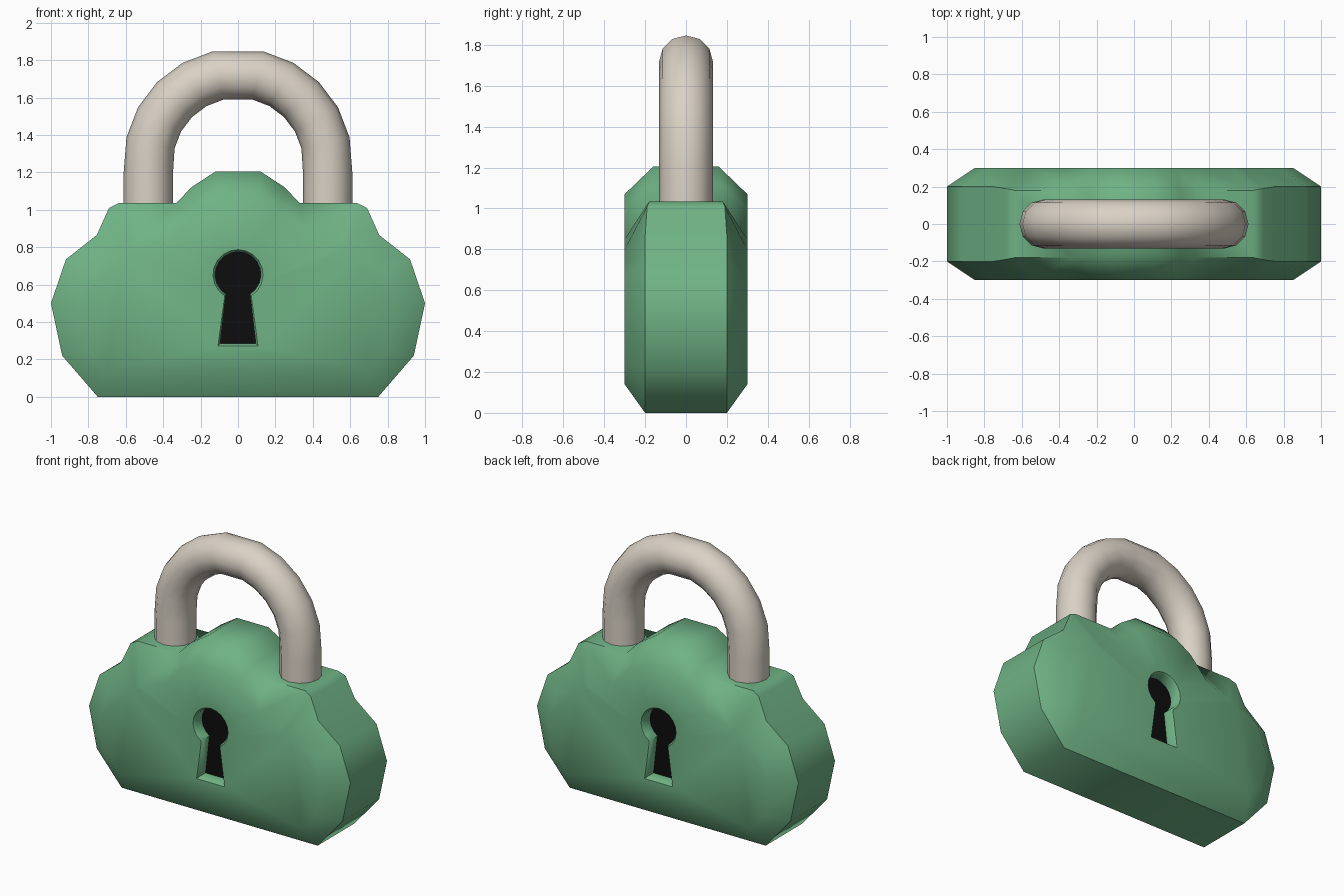
import bpy, bmesh, math

if "Cube" in bpy.data.objects:
    bpy.data.objects.remove(bpy.data.objects["Cube"])


def material(name, rgb):
    m = bpy.data.materials.new(name)
    m.diffuse_color = (*rgb, 1)
    m.use_nodes = True
    m.node_tree.nodes["Principled BSDF"].inputs["Base Color"].default_value = m.diffuse_color
    return m


green = material("green", (0.16, 0.45, 0.235))
black = material("black", (0.004, 0.004, 0.004))
ivory = material("warm grey", (0.70, 0.64, 0.56))


def finish(bm, name, mats, angle):
    bmesh.ops.recalc_face_normals(bm, faces=bm.faces[:])
    mesh = bpy.data.meshes.new(name)
    bm.to_mesh(mesh)
    bm.free()
    ob = bpy.data.objects.new(name, mesh)
    bpy.context.collection.objects.link(ob)
    for m in mats:
        mesh.materials.append(m)
    bpy.ops.object.select_all(action='DESELECT')
    ob.select_set(True)
    bpy.context.view_layer.objects.active = ob
    bpy.ops.object.shade_smooth_by_angle(angle=math.radians(angle))
    return ob


def ring(bm, pts):
    return [bm.verts.new(p) for p in pts]


def bridge(bm, a, b):
    n = len(a)
    return [bm.faces.new((a[i], a[(i + 1) % n], b[(i + 1) % n], b[i])) for i in range(n)]


def mirrored(half):
    return half + [(-p[0], *p[1:]) for p in reversed(half)]


# Body: cloud-shaped outline (x, z, half depth) and the inset front outline
rim = mirrored([(0.75, 0.0, 0.2), (0.94, 0.22, 0.2), (1.0, 0.5, 0.2), (0.92, 0.735, 0.2),
                (0.755, 0.865, 0.2), (0.69, 1.01, 0.19), (0.64, 1.035, 0.18),
                (0.33, 1.035, 0.18), (0.25, 1.12, 0.17), (0.12, 1.205, 0.16)])
inset = mirrored([(0.70, 0.14), (0.80, 0.25), (0.85, 0.5), (0.78, 0.68), (0.62, 0.74),
                  (0.57, 0.78), (0.54, 0.80), (0.36, 0.85), (0.22, 1.0), (0.10, 1.07)])


def keyhole(grow):
    """Round head with a flared slot below it."""
    r = 0.122 + grow
    pts = [(-0.095 - grow, 0.285 - grow), (0.095 + grow, 0.285 - grow)]
    for i in range(17):
        a = math.radians(-58 + 296 * i / 16)
        pts.append((r * math.cos(a), 0.653 + r * math.sin(a)))
    return pts


bm = bmesh.new()
rims = []
for s in (-1, 1):
    outer = ring(bm, [(x, s * d, z) for x, z, d in rim])
    front = ring(bm, [(x, s * 0.3, z) for x, z in inset])
    lip = ring(bm, [(x, s * 0.3, z) for x, z in keyhole(0.012)])
    wall = ring(bm, [(x, s * 0.285, z) for x, z in keyhole(0)])
    floor = ring(bm, [(x, s * 0.22, z) for x, z in keyhole(0)])
    rims.append(outer)
    bridge(bm, outer, front)
    # flat face with the keyhole left open
    edges = []
    for loop in (front, lip):
        for i, v in enumerate(loop):
            w = loop[(i + 1) % len(loop)]
            edges.append(bm.edges.get((v, w)) or bm.edges.new((v, w)))
    bmesh.ops.triangle_fill(bm, edges=edges, use_beauty=True, normal=(0, s, 0))
    bridge(bm, lip, wall)
    bridge(bm, wall, floor)
    bm.faces.new(floor).material_index = 1
bridge(bm, *rims)
finish(bm, "lock_body", [green, black], 50)

# Shackle: tube swept along two straight legs and an arch
R, r, cz, sides = 0.48, 0.132, 1.25, 12
path = [(R, 0.98, 0), (R, 1.19, 0)]
path += [(R * math.cos(math.radians(a)), cz + R * math.sin(math.radians(a)), math.radians(a))
         for a in (13, 29, 45, 61, 77, 103, 119, 135, 151, 167)]
path += [(-R, 1.19, math.pi), (-R, 0.98, math.pi)]
bm = bmesh.new()
loops = []
for x, z, a in path:
    pts = []
    for k in range(sides):
        t = 2 * math.pi * k / sides
        c = r * math.cos(t)
        pts.append((x + c * math.cos(a), r * math.sin(t), z + c * math.sin(a)))
    loops.append(ring(bm, pts))
for a, b in zip(loops, loops[1:]):
    bridge(bm, a, b)
bm.faces.new(loops[0])
bm.faces.new(loops[-1])
finish(bm, "shackle", [ivory], 50)
